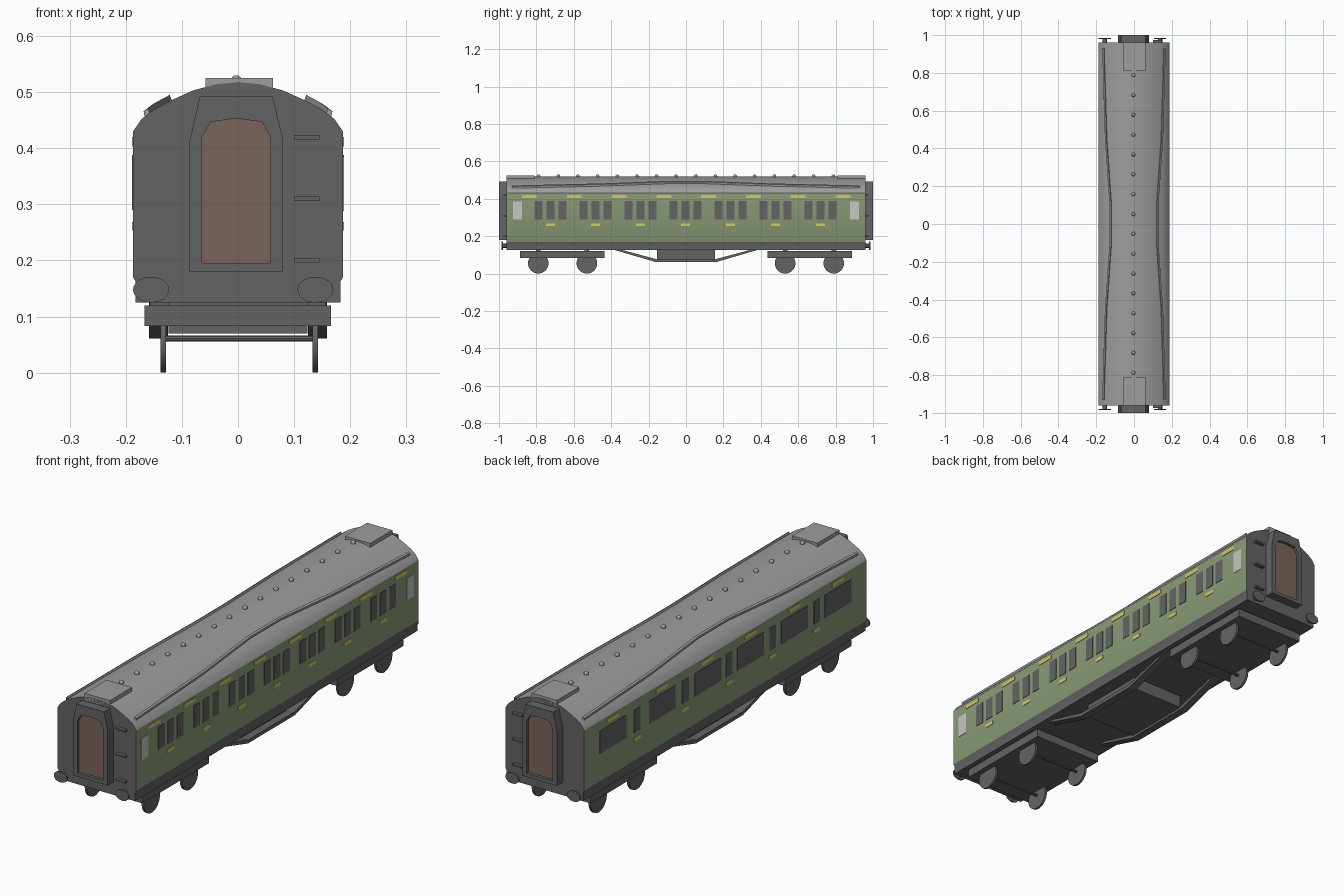
import bpy, bmesh, math
from mathutils import Matrix, Vector

if "Cube" in bpy.data.objects:
    bpy.data.objects.remove(bpy.data.objects["Cube"])


def mat(name, r, g, b):
    m = bpy.data.materials.new(name)
    m.diffuse_color = (r, g, b, 1)
    m.use_nodes = True
    m.node_tree.nodes["Principled BSDF"].inputs["Base Color"].default_value = m.diffuse_color
    return m


DARK = mat("dark_grey", .127, .127, .127)
ROOF = mat("roof_grey", .34, .34, .34)
GREEN = mat("sage_green", .262, .342, .19)
BROWN = mat("door_brown", .195, .128, .1)
YELLOW = mat("yellow", .65, .58, .15)
LIGHT = mat("light_grey", .57, .57, .57)


def finish(name, bm, mats, smooth=False):
    bmesh.ops.recalc_face_normals(bm, faces=bm.faces)
    me = bpy.data.meshes.new(name)
    bm.to_mesh(me)
    bm.free()
    for m in mats:
        me.materials.append(m)
    ob = bpy.data.objects.new(name, me)
    bpy.context.collection.objects.link(ob)
    if smooth:
        bpy.context.view_layer.objects.active = ob
        ob.select_set(True)
        bpy.ops.object.shade_smooth_by_angle(angle=math.radians(30))
        ob.select_set(False)
    return ob


def add_box(bm, x0, x1, y0, y1, z0, z1):
    m = Matrix.Translation(((x0 + x1) / 2, (y0 + y1) / 2, (z0 + z1) / 2))
    bmesh.ops.create_cube(bm, size=1, matrix=m @ Matrix.Diagonal((x1 - x0, y1 - y0, z1 - z0, 1)))


def add_cyl(bm, centre, r, depth, axis, n=20):
    rot = Matrix.Rotation(math.pi / 2, 4, 'Y' if axis == 'X' else 'X')
    bmesh.ops.create_cone(bm, cap_ends=True, segments=n, radius1=r, radius2=r, depth=depth,
                          matrix=Matrix.Translation(centre) @ rot)


def add_prism(bm, pts):
    """Join two equal point loops into a closed prism."""
    a, b = [[bm.verts.new(p) for p in loop] for loop in pts]
    bm.faces.new(a)
    bm.faces.new(b)
    for i in range(len(a)):
        j = (i + 1) % len(a)
        bm.faces.new((a[i], a[j], b[j], b[i]))


# body: one cross-section swept along y, coloured by direction and height
arc = [(.187, .43), (.172, .452), (.15, .469), (.12, .485), (.08, .503), (.04, .514), (0, .518)]
half = [(.183, .125), (.183, .163), (.187, .17)] + arc
section = half + [(-x, z) for x, z in reversed(half[:-1])]
bm = bmesh.new()
add_prism(bm, [[(x, y, z) for x, z in section] for y in (-.96, .96)])
bmesh.ops.recalc_face_normals(bm, faces=bm.faces)
for f in bm.faces:
    z = f.calc_center_median().z
    if abs(f.normal.y) > .5 or z < .17:
        f.material_index = 0
    else:
        f.material_index = 2 if z > .42 else 1
finish("coach_body", bm, [DARK, GREEN, ROOF], True)

# end roof plates
bm = bmesh.new()
for s in (-1, 1):
    add_box(bm, -.058, .062, *sorted((s * .81, s * .96)), .49, .525)
finish("roof_end_plates", bm, [ROOF])

# row of roof ventilators
bm = bmesh.new()
for i in range(16):
    bmesh.ops.create_uvsphere(bm, u_segments=12, v_segments=8, radius=.01,
                              matrix=Matrix.Translation((-.003, -.7875 + .105 * i, .52)))
finish("roof_ventilators", bm, [ROOF], True)


# bowed rain strips standing on the roof
def roof_x(z):
    for (xa, za), (xb, zb) in zip(arc, arc[1:]):
        if za <= z <= zb:
            return xa + (xb - xa) * (z - za) / (zb - za)


bm = bmesh.new()
path = [(-.93, .458), (-.45, .469), (-.1, .482), (.1, .482), (.45, .469), (.93, .458)]
for s in (-1, 1):
    rings = []
    for y, z in path:
        x = roof_x(z)
        rings.append([bm.verts.new((s * (x + dx), y, z + dz)) for dx, dz in
                      ((.002, -.004), (.004, .008), (-.004, .013), (-.008, .002))])
    bm.faces.new(rings[0])
    bm.faces.new(rings[-1])
    for a, b in zip(rings, rings[1:]):
        for i in range(4):
            bm.faces.new((a[i], a[(i + 1) % 4], b[(i + 1) % 4], b[i]))
finish("rain_strips", bm, [ROOF])


# thin side plates: windows, lavatory panes and yellow marks
def plates(name, side, centres, width, z0, z1, material):
    bm = bmesh.new()
    for y in centres:
        add_box(bm, *sorted((side * .186, side * .189)), y - width / 2, y + width / 2, z0, z1)
    finish(name, bm, [material])


groups = [-.725 + .2406 * i for i in range(7)]
plates("compartment_windows", 1, [g + d for g in groups for d in (-.064, 0, .064)], .043, .29, .388, DARK)
plates("light_panes", 1, [-.902, .902], .048, .288, .384, LIGHT)
plates("upper_marks_right", 1, [-.837 + .2395 * i for i in range(8)], .08, .403, .42, YELLOW)
plates("lower_marks_right", 1, groups, .047, .253, .269, YELLOW)
wide = [.765, .43, .12, -.17, -.47, -.765]
narrow = [.6, .272, -.025, -.32, -.62]
plates("corridor_windows", -1, wide, .18, .29, .388, DARK)
plates("corridor_door_windows", -1, narrow, .042, .29, .388, DARK)
plates("upper_marks_left", -1, wide, .08, .403, .42, YELLOW)
plates("lower_marks_left", -1, narrow, .047, .253, .269, YELLOW)

# gangways: hollow frame with a brown door just inside
outer = [(-.083, .18), (.083, .18), (.083, .415), (.065, .492), (0, .492), (-.065, .492), (-.083, .415)]
inner = [(-.061, .195), (.061, .195), (.061, .42), (.046, .447), (0, .453), (-.046, .447), (-.061, .42)]
for s, end in ((-1, "front"), (1, "back")):
    bm = bmesh.new()
    loops = [[bm.verts.new((x - .003, s * y, z)) for x, z in prof]
             for prof, y in ((outer, .958), (outer, 1), (inner, 1), (inner, .958))]
    for k in range(3):
        a, b = loops[k], loops[k + 1]
        for i in range(7):
            j = (i + 1) % 7
            bm.faces.new((a[i], a[j], b[j], b[i]))
    finish(end + "_gangway", bm, [DARK])
    bm = bmesh.new()
    add_prism(bm, [[(x - .003, s * y, z) for x, z in inner] for y in (.96, .988)])
    finish(end + "_gangway_door", bm, [BROWN])

    # end steps on one side only
    bm = bmesh.new()
    for z in (.2, .31, .42):
        add_box(bm, .1, .145, *sorted((s * .955, s * .975)), z - .004, z + .004)
    finish(end + "_end_steps", bm, [DARK])

    # oval buffers on short shanks
    bm = bmesh.new()
    for x in (-.155, .138):
        add_cyl(bm, (x, s * .965, .148), .012, .03, 'Y', 12)
        m = Matrix.Translation((x, s * .982, .148)) @ Matrix.Diagonal((.032, 1, .023, 1))
        bmesh.ops.create_cone(bm, cap_ends=True, segments=24, radius1=1, radius2=1, depth=.007,
                              matrix=m @ Matrix.Rotation(math.pi / 2, 4, 'X'))
    finish(end + "_buffers", bm, [DARK], True)

    # bogie with pads, wheels and axles
    bm = bmesh.new()
    add_box(bm, -.167, .166, *sorted((s * .435, s * .887)), .083, .12)
    for y in (.53, .79):
        for x in (-.14, .14):
            add_box(bm, x - .017, x + .017, s * y - .012, s * y + .012, .118, .127)
    finish(end + "_bogie", bm, [DARK])
    bm = bmesh.new()
    for y in (.53, .79):
        for x in (-.133, .138):
            add_cyl(bm, (x, s * y, .055), .055, .01, 'X', 32)
        add_cyl(bm, (.0025, s * y, .061), .006, .268, 'X', 10)
    finish(end + "_wheels", bm, [DARK], True)

# truss frames and centre equipment box
truss = [(-.385, .127), (-.16, .061), (.16, .061), (.385, .127), (.345, .127),
         (.155, .076), (-.155, .076), (-.345, .127)]
bm = bmesh.new()
for s in (-1, 1):
    add_prism(bm, [[(s * x, y, z) for y, z in truss] for x in (.125, .159)])
finish("truss_frames", bm, [DARK])
bm = bmesh.new()
add_box(bm, -.124, .124, -.155, .155, .07, .127)
finish("equipment_box", bm, [DARK])
